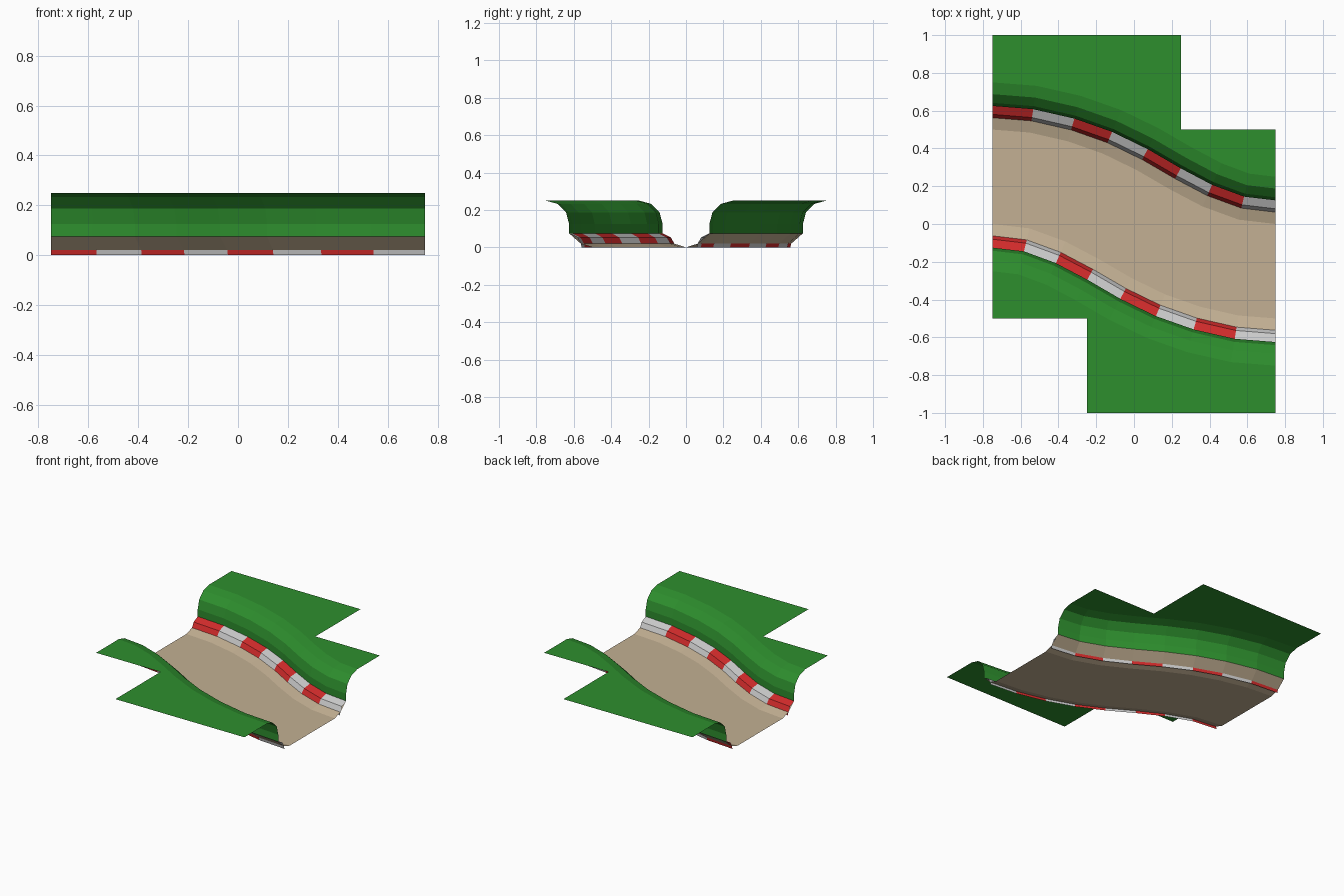
import bpy
from mathutils import Vector

if "Cube" in bpy.data.objects:
    bpy.data.objects.remove(bpy.data.objects["Cube"])


def material(name, rgb):
    m = bpy.data.materials.new(name)
    m.diffuse_color = (*rgb, 1)
    m.use_nodes = True
    m.node_tree.nodes["Principled BSDF"].inputs["Base Color"].default_value = m.diffuse_color
    return m


TAN = material("tan", (0.546, 0.434, 0.292))
GREEN = material("green", (0.027, 0.275, 0.027))
RED = material("red", (0.64, 0.024, 0.024))
WHITE = material("white", (0.77, 0.77, 0.77))

# Inner kerb line of the back side; the front side is the same turned 180 degrees
PATH = [Vector(p) for p in [(-.75, .5625), (-.543, .546), (-.333, .498), (-.14, .43),
                            (.043, .341), (.217, .24), (.388, .15), (.568, .084), (.75, .0625)]]
NORMALS = [Vector((0, 1))]
for a, b, c in zip(PATH, PATH[1:], PATH[2:]):
    t = (b - a).normalized() + (c - b).normalized()
    NORMALS.append(Vector((-t.y, t.x)).normalized())
NORMALS.append(Vector((0, 1)))

# Cross-sections: (distance outward from the kerb line, height)
BANK = [(-.0625, 0), (0, .02), (.0625, .075)]
KERB = [(-.005, 0), (0, .02), (.018, .053), (.0625, .075)]
WALL = [(.0625, .075), (.0625, .125), (.079, .1875), (.125, .233), (.1875, .25)]


def row(offset, z, side):
    return [(side * (p + n * offset).x, side * (p + n * offset).y, z)
            for p, n in zip(PATH, NORMALS)]


def sweep(profile, side):
    """Vertices and quads of a cross-section swept along the path."""
    n = len(PATH)
    verts = [v for d, z in profile for v in row(d, z, side)]
    faces = [(j * n + i, j * n + i + 1, (j + 1) * n + i + 1, (j + 1) * n + i)
             for j in range(len(profile) - 1) for i in range(n - 1)]
    return verts, faces


def build(name, verts, faces, mats, mat_index=None):
    me = bpy.data.meshes.new(name)
    me.from_pydata(verts, [], faces)
    for m in mats:
        me.materials.append(m)
    if mat_index:
        for poly, k in zip(me.polygons, mat_index):
            poly.material_index = k
    ob = bpy.data.objects.new(name, me)
    bpy.context.collection.objects.link(ob)


n = len(PATH)

# Road: two raised banks joined by the flat bed, all facing up
back_v, back_f = sweep(BANK, 1)
front_v, front_f = sweep(BANK, -1)
shift = len(back_v)
front_f = [tuple(i + shift for i in f) for f in front_f]
bed = tuple(range(shift, shift + n)) + tuple(range(n))
build("road", back_v + front_v, back_f + front_f + [bed[::-1]], [TAN])

for side, label in ((1, "back"), (-1, "front")):
    # Striped kerb
    v, f = sweep(KERB, side)
    first = 0 if side == 1 else 1
    stripes = [(i + first) % 2 for j in range(len(KERB) - 1) for i in range(n - 1)]
    build(label + "_kerb", v, f, [RED, WHITE], stripes)

    # Grass wall curving out into a stepped flat verge
    v, f = sweep(WALL, side)
    rim = list(range(len(v) - n, len(v)))
    corners = [(.75, .5), (.25, .5), (.25, 1), (-.75, 1)]
    extra = list(range(len(v), len(v) + 4))
    v += [(side * x, side * y, .25) for x, y in corners]
    build(label + "_grass", v, f + [tuple(rim + extra)], [GREEN])
